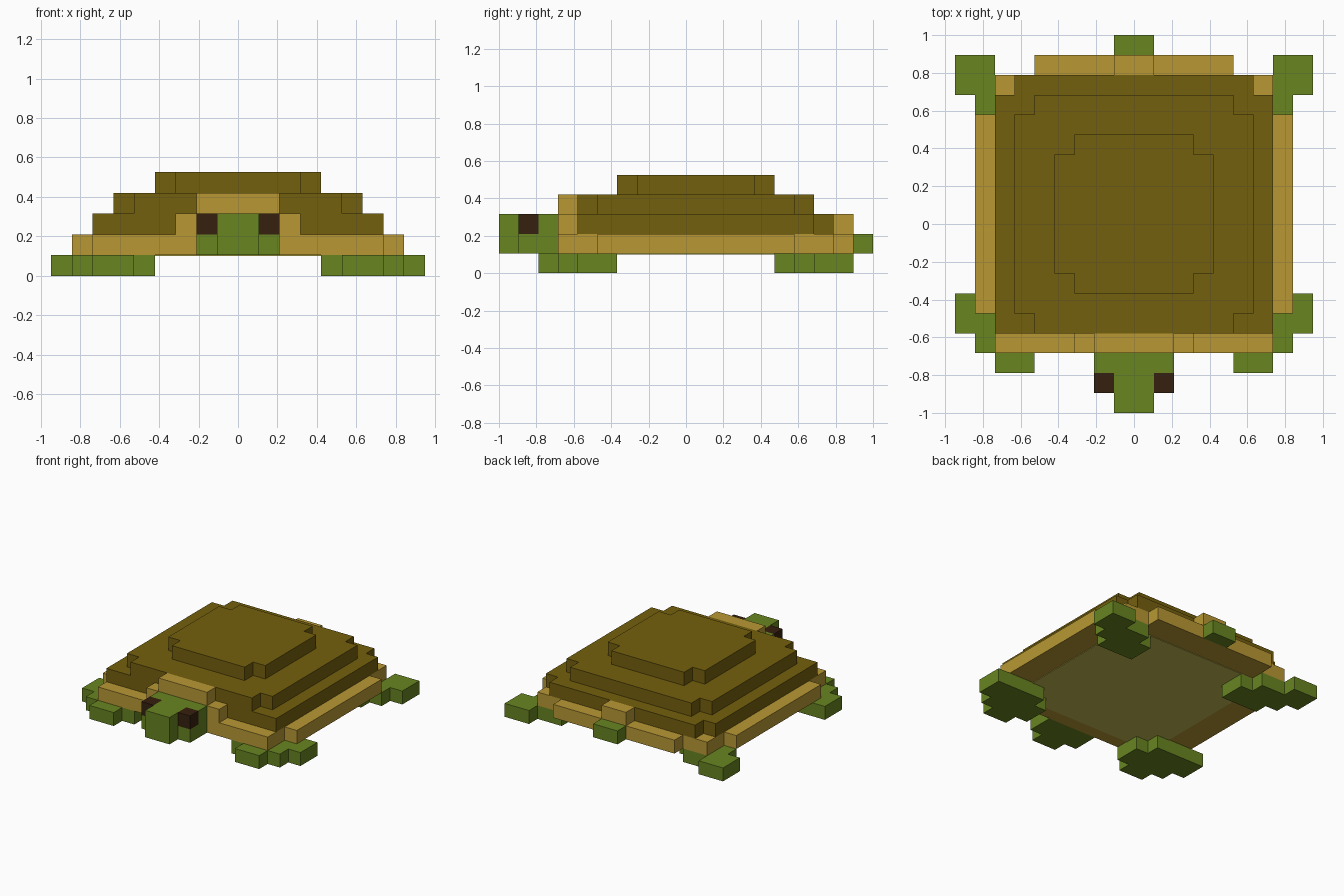
import bpy, bmesh

if "Cube" in bpy.data.objects:
    bpy.data.objects.remove(bpy.data.objects["Cube"])

U = 2 / 19  # one block


def linear(c):
    c /= 255
    return c / 12.92 if c <= 0.04045 else ((c + 0.055) / 1.055) ** 2.4


def material(name, r, g, b):
    m = bpy.data.materials.new(name)
    col = (linear(r), linear(g), linear(b), 1)
    m.diffuse_color = col
    m.use_nodes = True
    bsdf = m.node_tree.nodes["Principled BSDF"]
    bsdf.inputs["Base Color"].default_value = col
    bsdf.inputs["Roughness"].default_value = 0.9
    return m


BROWN = material("shell brown", 116, 96, 13)
TAN = material("rim tan", 184, 152, 52)
GREEN = material("skin green", 104, 133, 33)
DARK = material("eye dark brown", 54, 32, 14)
KHAKI = material("belly khaki", 196, 186, 82)


def slab(name, outline, z0, z1, mat):
    """Extrude an outline upwards; block units, y counted from the nose tip."""
    bm = bmesh.new()
    verts = [bm.verts.new((x * U, y * U - 1, z0 * U)) for x, y in outline]
    face = bm.faces.new(verts)
    top = bmesh.ops.extrude_face_region(bm, geom=[face])["geom"]
    moved = [v for v in top if isinstance(v, bmesh.types.BMVert)]
    bmesh.ops.translate(bm, verts=moved, vec=(0, 0, (z1 - z0) * U))
    bmesh.ops.recalc_face_normals(bm, faces=bm.faces)
    me = bpy.data.meshes.new(name)
    bm.to_mesh(me)
    bm.free()
    me.materials.append(mat)
    ob = bpy.data.objects.new(name, me)
    bpy.context.collection.objects.link(ob)
    return ob


def symmetric(name, half, z0, z1, mat):
    """Slab whose outline is given for the +x half only."""
    return slab(name, half + [(-x, y) for x, y in reversed(half)], z0, z1, mat)


# Tan rim around the bottom of the shell
symmetric("shell_rim", [(7, 3), (7, 5), (8, 5), (8, 15), (7, 15), (7, 17), (5, 17), (5, 18)],
          1, 2, TAN)
symmetric("belly", [(5, 4), (5, 5), (6, 5), (6, 15), (5, 15), (5, 16)], 0.96, 1.1, KHAKI)

# Stepped brown shell
symmetric("shell_lower", [(7, 4), (7, 16), (6, 16), (6, 17)], 2, 3, BROWN)
symmetric("shell_middle", [(5, 4), (5, 5), (6, 5), (6, 15), (5, 15), (5, 16)], 3, 4, BROWN)
symmetric("shell_top", [(3, 6), (3, 7), (4, 7), (4, 13), (3, 13), (3, 14)], 4, 5, BROWN)

# Raised tan collar over the neck and tail
symmetric("neck_collar_lower", [(3, 3), (3, 4)], 2, 3, TAN)
symmetric("neck_collar_upper", [(2, 3), (2, 4)], 3, 4, TAN)
symmetric("tail_collar", [(1, 17), (1, 18)], 2, 3, TAN)

# Head and tail
symmetric("head_lower", [(1, 0), (1, 1), (2, 1), (2, 3)], 1, 2, GREEN)
symmetric("head_upper", [(1, 0), (1, 2), (2, 2), (2, 3)], 2, 3, GREEN)
symmetric("tail", [(1, 18), (1, 19)], 1, 2, GREEN)

# Eyes and feet, mirrored left and right
FRONT = [(4, 3), (5, 3), (5, 2), (7, 2), (7, 3), (8, 3), (8, 4), (9, 4), (9, 6),
         (5, 6), (5, 5), (4, 5)]
BACK = [(4, 14), (7, 14), (7, 15), (8, 15), (8, 16), (9, 16), (9, 18), (7, 18),
        (7, 17), (5, 17), (5, 16), (4, 16)]
EYE = [(1, 1), (2, 1), (2, 2), (1, 2)]
for side, s in (("left", 1), ("right", -1)):
    for part, outline, z0, z1, mat in (("front_foot", FRONT, 0, 1, GREEN),
                                       ("back_foot", BACK, 0, 1, GREEN),
                                       ("eye", EYE, 2, 3, DARK)):
        slab(f"{part}_{side}", [(s * x, y) for x, y in outline], z0, z1, mat)
